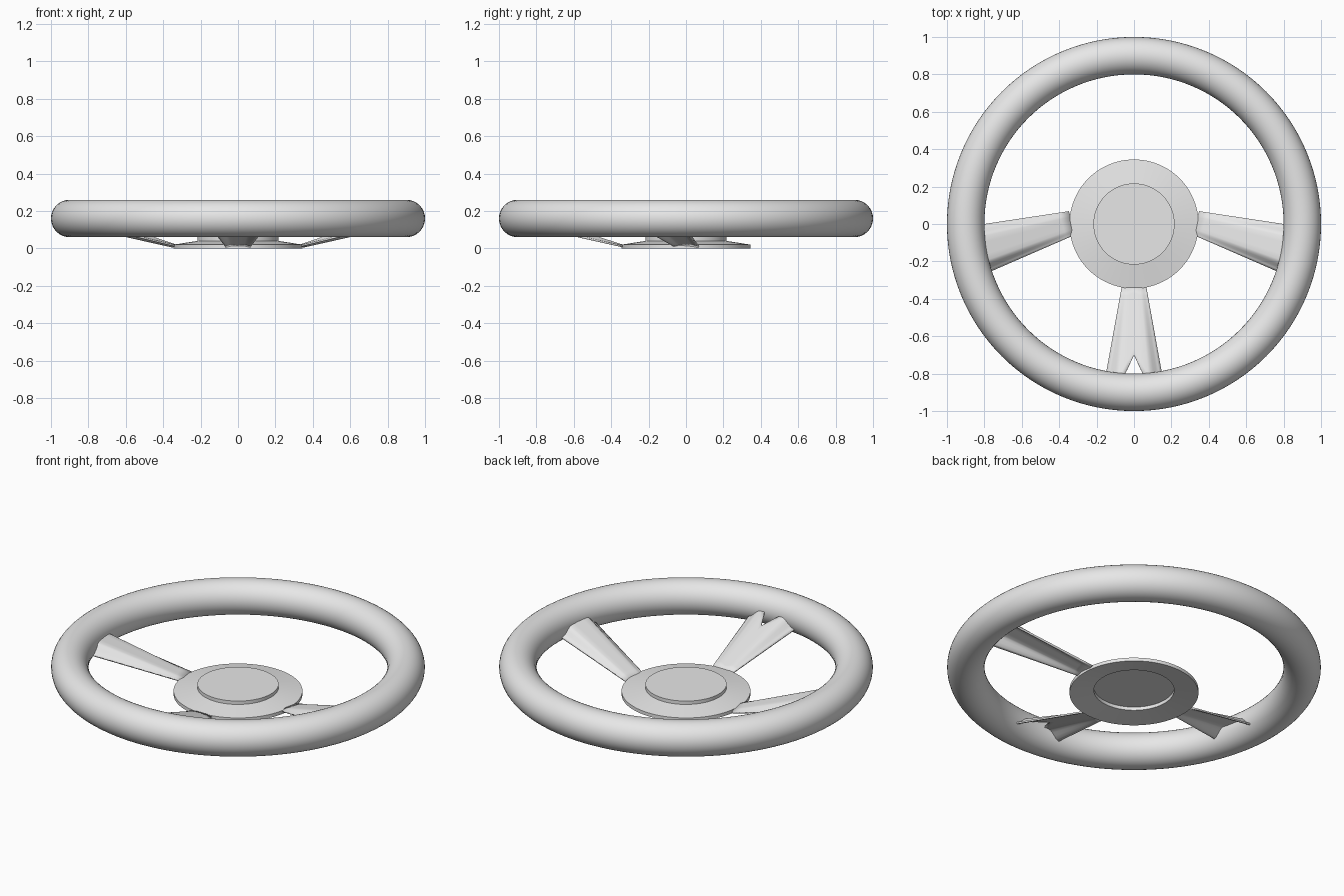
import bpy, bmesh, math
from mathutils import Vector

cube = bpy.data.objects.get("Cube")
if cube:
    bpy.data.objects.remove(cube, do_unlink=True)

# Single satin grey for every part
GREY = (0.8, 0.8, 0.8, 1)
grey = bpy.data.materials.new("plain_grey")
grey.use_nodes = True
grey.diffuse_color = GREY
grey.node_tree.nodes["Principled BSDF"].inputs["Base Color"].default_value = GREY


def finish(ob, angle=30):
    ob.data.materials.append(grey)
    bpy.ops.object.select_all(action="DESELECT")
    ob.select_set(True)
    bpy.context.view_layer.objects.active = ob
    bpy.ops.object.shade_smooth_by_angle(angle=math.radians(angle))


def mesh_object(name, bm):
    me = bpy.data.meshes.new(name)
    bm.to_mesh(me)
    bm.free()
    ob = bpy.data.objects.new(name, me)
    bpy.context.collection.objects.link(ob)
    return ob


def lathe(name, profile, steps=96):
    bm = bmesh.new()
    vs = [bm.verts.new((r, 0, z)) for r, z in profile]
    edges = [bm.edges.new(pair) for pair in zip(vs, vs[1:])]
    bmesh.ops.spin(bm, geom=vs + edges, axis=(0, 0, 1), cent=(0, 0, 0),
                   angle=math.tau, steps=steps)
    bmesh.ops.remove_doubles(bm, verts=bm.verts, dist=0.0005)
    bmesh.ops.recalc_face_normals(bm, faces=bm.faces)
    return mesh_object(name, bm)


def spoke(name, hub, rim, hub_half, rim_half, notch=0.0):
    """Arched sheet from hub to rim, rising outward, with an optional V notch at its end."""
    hub, rim = Vector(hub), Vector(rim)
    along = (rim - hub).normalized()
    side = Vector((-along.y, along.x))
    length = (rim - hub).length
    half = [0, 0.25, 0.5, 0.6, 0.7, 0.8, 0.9, 1]
    across = [-s for s in reversed(half[1:])] + half
    stations = 10
    bm = bmesh.new()
    rows = []
    for i in range(stations + 1):
        row = []
        for s in across:
            pull = notch * max(0, 1 - abs(s) / 0.5)
            t = (i / stations) * 1.12 * (1 - pull)
            width = hub_half + (rim_half - hub_half) * t
            # flat crown with flanks that fall away more steeply near the rim
            f = min(1, max(0, (1 - abs(s)) / 0.5))
            crown = f * f * (3 - 2 * f)
            z = 0.013 + 0.105 * t + crown * (0.005 + 0.045 * t)
            p = hub + along * (length * t) + side * (s * width)
            row.append(bm.verts.new((p.x, p.y, z)))
        rows.append(row)
    for a, b in zip(rows, rows[1:]):
        for j in range(len(across) - 1):
            bm.faces.new((a[j], b[j], b[j + 1], a[j + 1]))
    ob = mesh_object(name, bm)
    shell = ob.modifiers.new("thickness", "SOLIDIFY")
    shell.thickness = 0.009
    shell.offset = -1
    finish(ob, 40)


# Round grip ring
bpy.ops.mesh.primitive_torus_add(major_radius=0.9, minor_radius=0.1, major_segments=128,
                                 minor_segments=36, location=(0, 0, 0.16))
ring = bpy.context.object
ring.name = "rim"
finish(ring, 60)

# Shallow conical hub with raised centre, hollow underneath
hub_plate = lathe("hub_plate", [(0, 0.06), (0.217, 0.06), (0.217, 0.04), (0.345, 0.02),
                                (0.345, 0), (0.215, 0.018), (0.215, 0.038), (0, 0.038)])
finish(hub_plate)

# Two swept side spokes and the notched lower spoke
for label, sx in (("left", 1), ("right", -1)):
    spoke(label + "_spoke", (0.33 * sx, 0.006), (0.785 * sx, -0.125), 0.065, 0.127)
spoke("front_spoke", (0, -0.33), (0, -0.8), 0.065, 0.15, notch=0.3)
